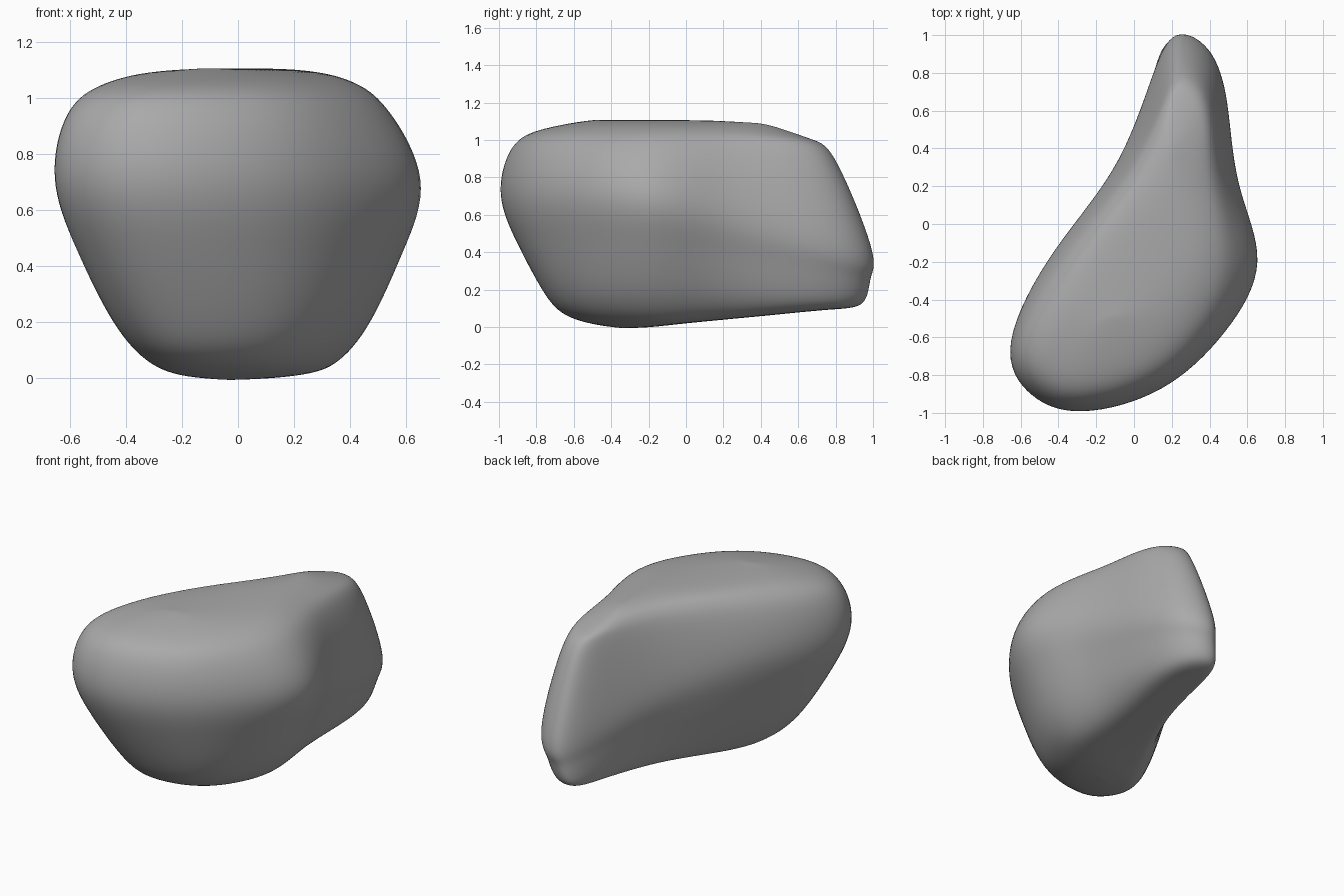
import bpy
import bmesh
from mathutils import Vector

cube = bpy.data.objects.get("Cube")
if cube:
    bpy.data.objects.remove(cube, do_unlink=True)

# Plan outlines of the stone, anticlockwise from the front tip
WAIST = [(-.27, -1), (.15, -.88), (.48, -.58), (.68, -.2), (.55, .2), (.5, .65), (.41, .91),
         (.26, 1), (.13, .87), (-.08, .32), (-.42, -.12), (-.67, -.63), (-.54, -.91)]
UPPER = [(-.27, -.94), (.12, -.83), (.4, -.55), (.55, -.2), (.47, .2), (.44, .52), (.38, .73),
         (.26, .8), (.16, .71), (-.02, .31), (-.36, -.13), (-.62, -.62), (-.5, -.86)]
LOWER = [(-.2, -.77), (.14, -.7), (.37, -.46), (.48, -.16), (.42, .2), (.41, .61), (.33, .88),
         (.19, .95), (.11, .83), (.0, .38), (-.22, -.05), (-.45, -.45), (-.38, -.68)]


def waist_height(y):
    """The widest level sinks towards the back."""
    return .71 if y < -.1 else .71 - .27 * (y + .1)


def upper_height(y):
    return .95 - .07 * max(0, y)


def lower_height(y):
    return .2 - .08 * max(0, y)


def top_height(y):
    return 1.1 - .12 * max(0, y) ** 2


def shoulder_height(y):
    return top_height(y) - .05


def under_height(y):
    return .05 + .06 * max(0, y)


def floor_height(y):
    return .09 * min(1, max(0, y + .25))


def ring(outline, height):
    return [Vector((x, y, height(y))) for x, y in outline]


def cap_ring(outline, height, slope, offset, width, length):
    """Pull an outline in towards the long ridge line of the stone."""
    points = []
    for x, y in outline:
        inner_y = y * length
        ridge_x = offset + slope * inner_y
        old_ridge = offset + slope * y
        points.append(Vector((ridge_x + (x - old_ridge) * width, inner_y, height(inner_y))))
    return points


lower = ring(LOWER, lower_height)
waist = ring(WAIST, waist_height)
belly = [a.lerp(b, .62) - Vector((0, 0, .1 * (b.z - a.z))) for a, b in zip(lower, waist)]
rings = [
    cap_ring(LOWER, floor_height, .2, .06, .36, .5),
    cap_ring(LOWER, under_height, .2, .06, .7, .82),
    lower,
    belly,
    waist,
    ring(UPPER, upper_height),
    cap_ring(UPPER, shoulder_height, .36, .05, .77, .85),
    cap_ring(UPPER, top_height, .36, .05, .4, .58),
]

# Skin the rings into a closed cage, with strips of quads across both caps
count = len(WAIST)
targets = [point for loop in rings for point in loop]
faces = []
for level in range(len(rings) - 1):
    for i in range(count):
        j = (i + 1) % count
        a, b = level * count, (level + 1) * count
        faces.append((a + i, a + j, b + j, b + i))


def cap_faces(start, flip):
    """Bridge the two long sides of a cap between its front and back tips."""
    result = []
    # The front tip and its two neighbours, then quads towards the back
    strips = [(count - 1, 0, 1)]
    left, right = count - 1, 1
    while left - right > 1:
        strips.append((left, right, right + 1, left - 1))
        left, right = left - 1, right + 1
    for strip in strips:
        strip = list(dict.fromkeys(start + k for k in strip))
        result.append(strip[::-1] if flip else strip)
    return result


faces += cap_faces(0, True)
faces += cap_faces((len(rings) - 1) * count, False)

mesh = bpy.data.meshes.new("stone")
mesh.from_pydata(targets, [], faces)
bm = bmesh.new()
bm.from_mesh(mesh)
bmesh.ops.recalc_face_normals(bm, faces=bm.faces)
bm.to_mesh(mesh)
bm.free()

stone = bpy.data.objects.new("stone", mesh)
bpy.context.collection.objects.link(stone)
smooth = stone.modifiers.new("rounding", "SUBSURF")
smooth.levels = smooth.render_levels = 3


def rounded_points():
    """Positions of the rounded surface; the cage corners come first."""
    graph = bpy.context.evaluated_depsgraph_get()
    graph.update()
    shape = stone.evaluated_get(graph)
    return [v.co.copy() for v in shape.data.vertices]


# Swell the cage until the rounded surface nearly reaches the outlines
for step in range(2):
    reached = rounded_points()
    for vertex, target, now in zip(mesh.vertices, targets, reached):
        vertex.co += (target - now) * .7
    mesh.update()
    stone.update_tag()
    bpy.context.view_layer.update()

# Plain grey stone, smooth all over
grey = bpy.data.materials.new("stone grey")
grey.use_nodes = True
colour = (.4, .4, .4, 1)
grey.diffuse_color = colour
grey.node_tree.nodes["Principled BSDF"].inputs["Base Color"].default_value = colour
mesh.materials.append(grey)
for polygon in mesh.polygons:
    polygon.use_smooth = True
